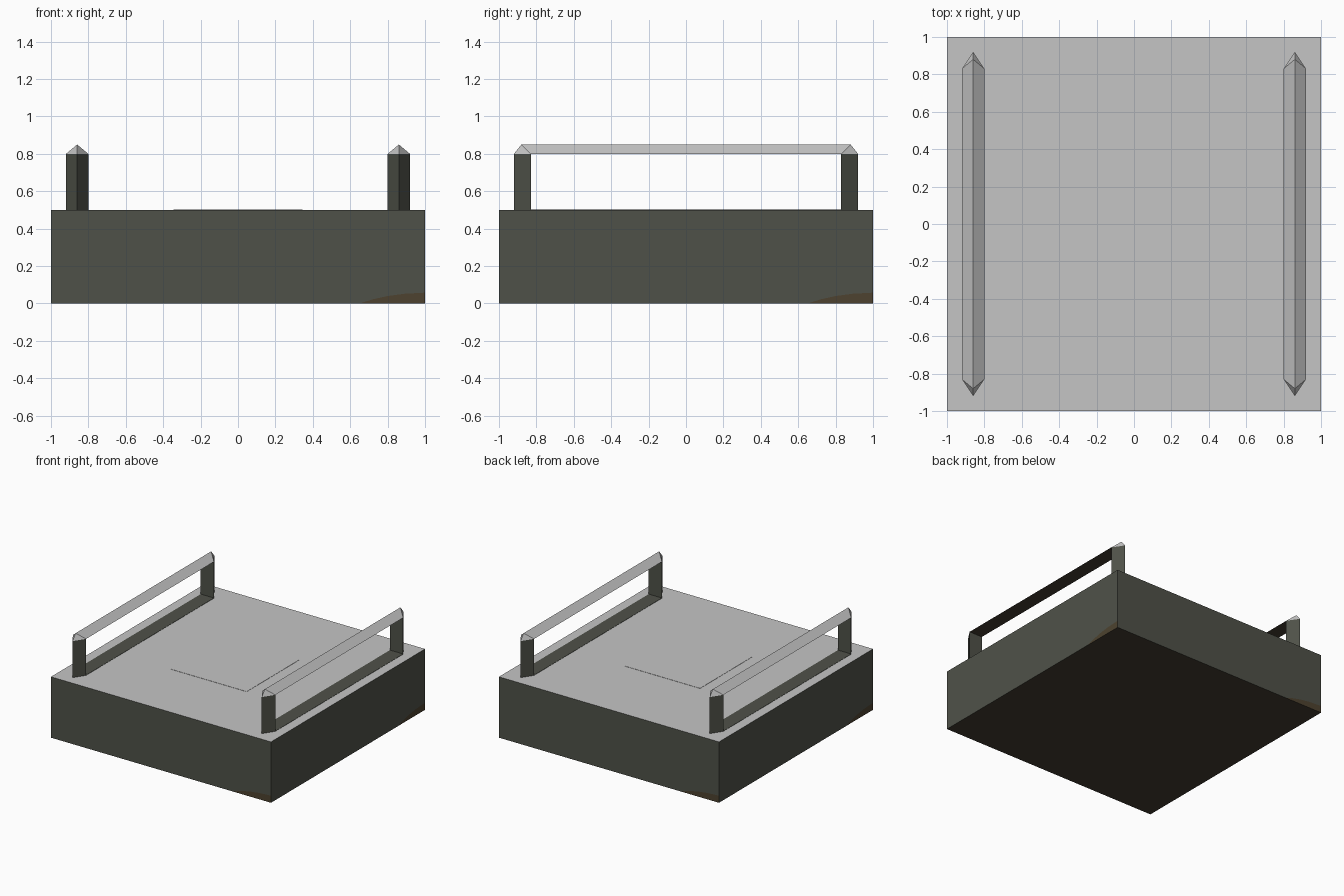
import bpy, bmesh, math
from mathutils import Matrix, Vector

cube = bpy.data.objects.get("Cube")
if cube:
    bpy.data.objects.remove(cube, do_unlink=True)


def material(name, rgb):
    m = bpy.data.materials.new(name)
    m.use_nodes = True
    m.diffuse_color = (*rgb, 1)
    bsdf = next(n for n in m.node_tree.nodes if n.type == 'BSDF_PRINCIPLED')
    bsdf.inputs["Base Color"].default_value = (*rgb, 1)
    return m


LIGHT = material("light grey", (0.56, 0.56, 0.56))
GREEN = material("dark grey green", (0.078, 0.083, 0.066))
BROWN = material("dark brown", (0.055, 0.045, 0.031))
STAIN = material("rust brown", (0.075, 0.055, 0.029))


def finish(name, bm, mats, rule=None):
    """Weld, orient and colour the faces, then make the object."""
    bmesh.ops.remove_doubles(bm, verts=bm.verts, dist=1e-5)
    bmesh.ops.recalc_face_normals(bm, faces=bm.faces)
    if rule:
        for f in bm.faces:
            f.material_index = rule(f)
    mesh = bpy.data.meshes.new(name)
    bm.to_mesh(mesh)
    bm.free()
    for m in mats:
        mesh.materials.append(m)
    ob = bpy.data.objects.new(name, mesh)
    bpy.context.collection.objects.link(ob)
    return ob


def prism(name, outline, z0, z1, mat):
    """Extrude a flat outline from z0 up to z1."""
    bm = bmesh.new()
    base = bm.faces.new([bm.verts.new((x, y, z0)) for x, y in outline])
    top = bmesh.ops.extrude_face_region(bm, geom=[base])["geom"]
    bmesh.ops.translate(bm, vec=(0, 0, z1 - z0),
                        verts=[g for g in top if isinstance(g, bmesh.types.BMVert)])
    return finish(name, bm, [mat])


def rectangle(cx, cy, hx, hy):
    return [(cx - hx, cy - hy), (cx + hx, cy - hy), (cx + hx, cy + hy), (cx - hx, cy + hy)]


# Base block: four side walls, each with a stained lower corner
H = 0.5
curve = [(0.65, 0), (0.72, 0.022), (0.80, 0.04), (0.89, 0.052), (1, 0.058)]
wall = [(-1, 0)] + curve + [(1, H), (-1, H)]
stain = curve + [(1, 0)]
bm = bmesh.new()
for i in range(4):
    turn = Matrix.Rotation(i * math.pi / 2, 3, 'Z')
    for shape in (wall, stain):
        bm.faces.new([bm.verts.new(turn @ Vector((x, -1, z))) for x, z in shape])
bmesh.ops.remove_doubles(bm, verts=bm.verts, dist=1e-5)
for level in (0, H):
    rim = [v for v in bm.verts if abs(v.co.z - level) < 1e-5]
    rim.sort(key=lambda v: math.atan2(v.co.y, v.co.x))
    bm.faces.new(rim)


def base_rule(f):
    if abs(f.normal.z) > 0.9:
        return 0 if f.calc_center_median().z > 0.1 else 2
    return 3 if max(v.co.z for v in f.verts) < 0.1 else 1


finish("base_block", bm, [LIGHT, GREEN, BROWN, STAIN], base_rule)

# Thin square panel on the deck
prism("deck_panel", rectangle(0, -0.035, 0.345, 0.345), H - 0.01, H + 0.002, LIGHT)

# Side rails with pointed posts and a dark strip below
RX, HW, INNER, TIP = 0.86, 0.06, 0.83, 0.92
RAIL_Z, RIDGE_Z, RIDGE_Y = 0.8, 0.85, 0.88
for side, s in (("right", -1), ("left", 1)):
    cx = s * RX
    prism(f"{side}_strip", rectangle(cx, 0, HW, INNER), H - 0.01, H + 0.002, GREEN)

    for end, e in (("front", -1), ("back", 1)):
        prism(f"{side}_{end}_post",
              [(cx - HW, e * INNER), (cx + HW, e * INNER), (cx, e * TIP)],
              H, RAIL_Z, GREEN)

    # Ridged rail: the hull of a long hexagon and a ridge line
    bm = bmesh.new()
    for e in (-1, 1):
        for x, y, z in ((-HW, INNER, RAIL_Z), (HW, INNER, RAIL_Z),
                        (0, TIP, RAIL_Z), (0, RIDGE_Y, RIDGE_Z)):
            bm.verts.new((cx + x, e * y, z))
    bmesh.ops.convex_hull(bm, input=bm.verts)
    bmesh.ops.dissolve_limit(bm, angle_limit=0.01, verts=bm.verts, edges=bm.edges)
    bm.normal_update()
    finish(f"{side}_rail", bm, [LIGHT, BROWN], lambda f: 1 if f.normal.z < -0.5 else 0)
